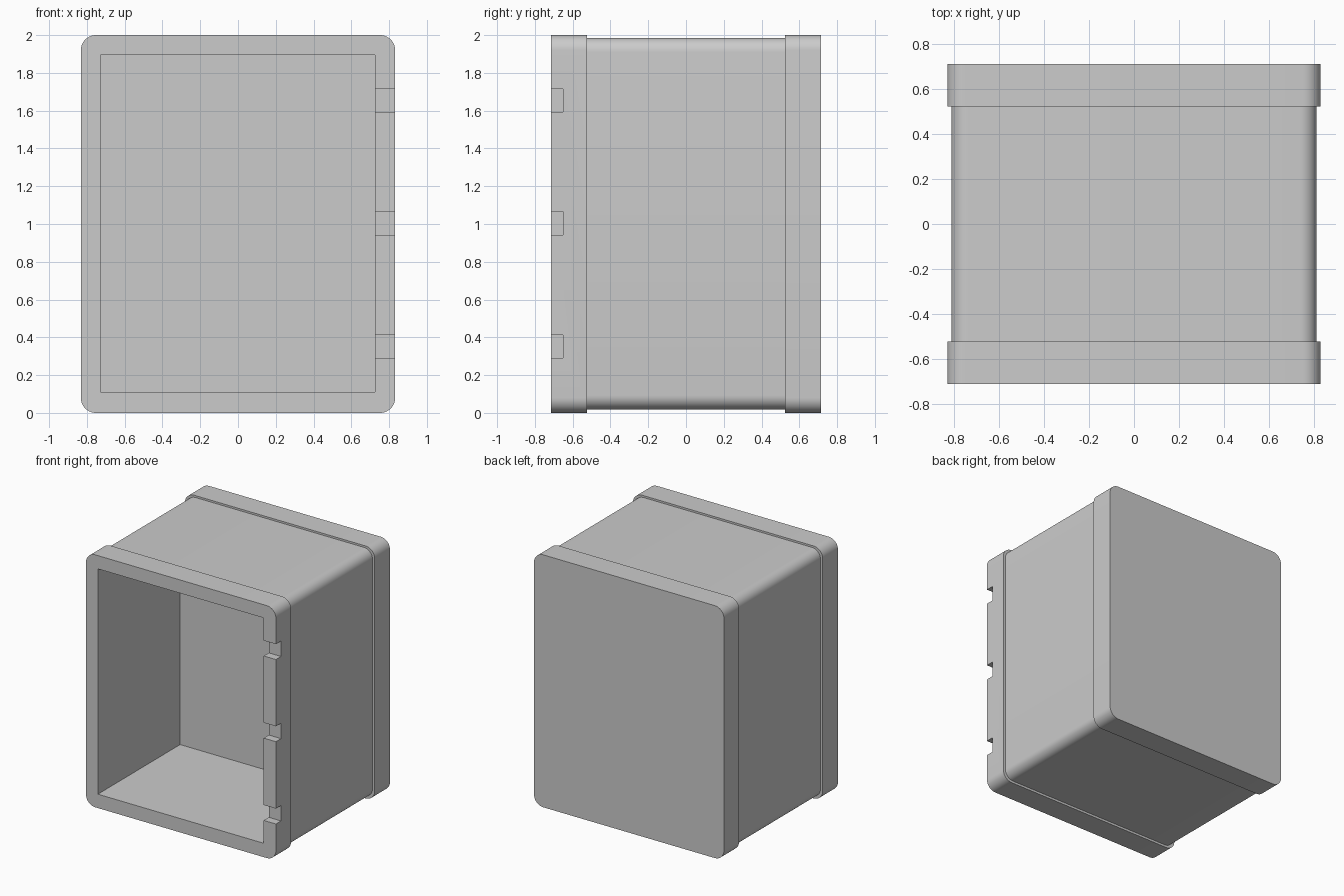
import bpy, bmesh
from math import cos, sin, pi

if "Cube" in bpy.data.objects:
    bpy.data.objects.remove(bpy.data.objects["Cube"])


def rounded_rect(hw, z0, z1, r, segs=10):
    """Rounded rectangle outline in the xz plane."""
    pts = []
    corners = [(hw - r, z1 - r), (-hw + r, z1 - r), (-hw + r, z0 + r), (hw - r, z0 + r)]
    for q, (cx, cz) in enumerate(corners):
        for i in range(segs + 1):
            a = (q + i / segs) * pi / 2
            pts.append((cx + r * cos(a), cz + r * sin(a)))
    return pts


def loft(name, sections):
    """Skin a list of (outline, y) sections and cap both ends."""
    bm = bmesh.new()
    rings = [[bm.verts.new((x, y, z)) for x, z in outline] for outline, y in sections]
    for a, b in zip(rings, rings[1:]):
        n = len(a)
        for i in range(n):
            j = (i + 1) % n
            bm.faces.new((a[i], a[j], b[j], b[i]))
    bm.faces.new(rings[0])
    bm.faces.new(rings[-1])
    bmesh.ops.recalc_face_normals(bm, faces=bm.faces)
    mesh = bpy.data.meshes.new(name)
    bm.to_mesh(mesh)
    bm.free()
    obj = bpy.data.objects.new(name, mesh)
    bpy.context.collection.objects.link(obj)
    return obj


def cut_box(target, name, lo, hi):
    """Subtract an axis-aligned box, then remove the cutter."""
    bpy.ops.mesh.primitive_cube_add(size=1, location=[(a + b) / 2 for a, b in zip(lo, hi)])
    cutter = bpy.context.object
    cutter.name = name
    cutter.scale = [b - a for a, b in zip(lo, hi)]
    cutter.hide_render = True
    mod = target.modifiers.new(name, 'BOOLEAN')
    mod.operation = 'DIFFERENCE'
    mod.solver = 'EXACT'
    mod.object = cutter
    bpy.context.view_layer.objects.active = target
    bpy.ops.object.modifier_apply(modifier=name)
    bpy.data.objects.remove(cutter)


# Case: slightly narrower body between a front and a back band
band = rounded_rect(0.832, 0.0, 2.0, 0.08)
body = rounded_rect(0.813, 0.018, 1.985, 0.075)
case = loft("box_case", [(band, -0.714), (band, -0.523), (body, -0.523),
                         (body, 0.523), (band, 0.523), (band, 0.714)])

# Open interior
cut_box(case, "cavity", (-0.728, -0.9, 0.11), (0.725, 0.315, 1.895))

# Hinge notches in the right side of the front rim
for z in (0.352, 1.004, 1.655):
    cut_box(case, "hinge_notch", (0.6, -0.9, z - 0.061), (0.95, -0.65, z + 0.061))

# Smooth rounded corners, sharp edges elsewhere
bpy.ops.object.select_all(action='DESELECT')
case.select_set(True)
bpy.context.view_layer.objects.active = case
bpy.ops.object.shade_smooth_by_angle()
